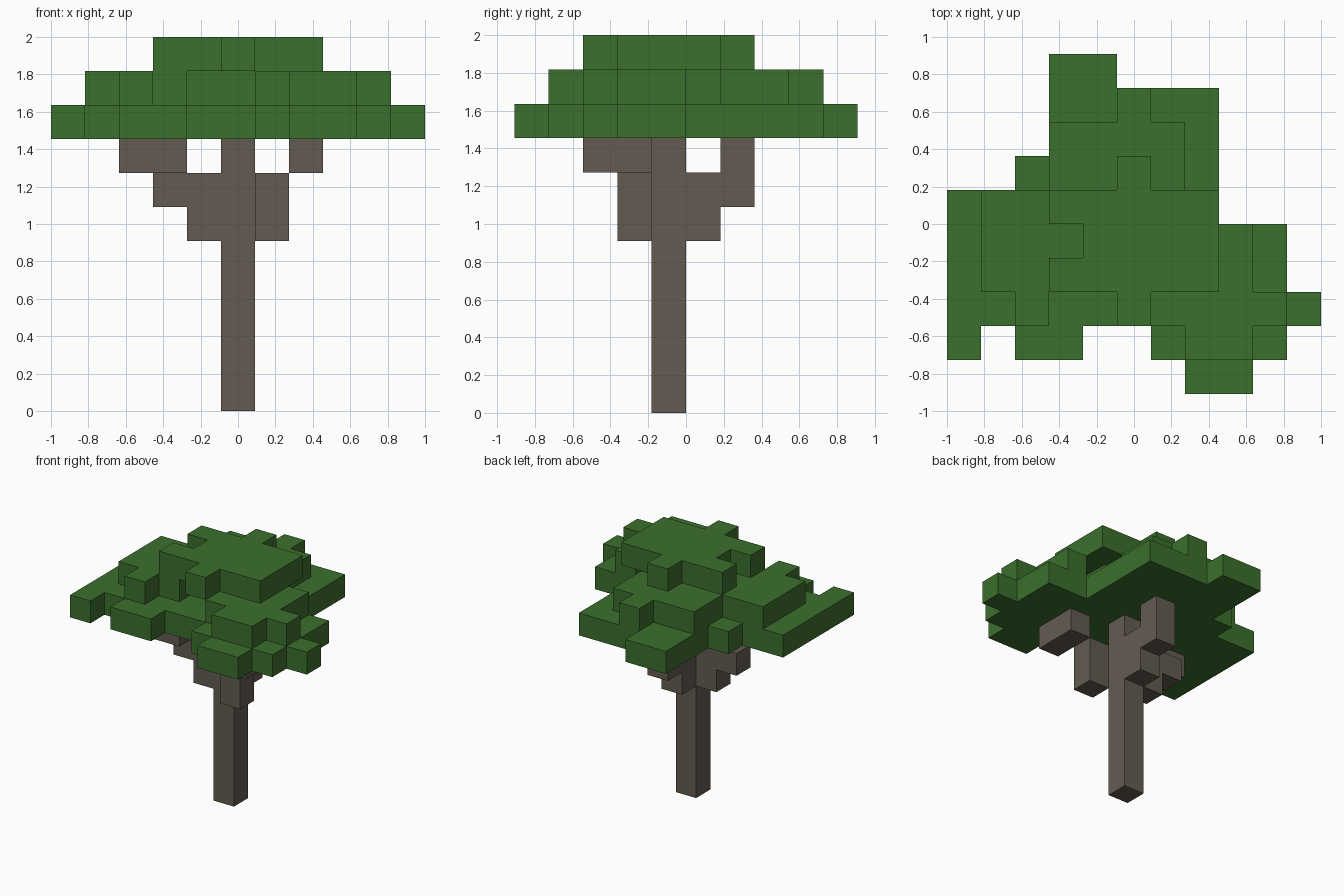
import bpy, bmesh
from mathutils import Vector

default = bpy.data.objects.get("Cube")
if default:
    bpy.data.objects.remove(default, do_unlink=True)

UNIT = 2 / 11                      # edge length of one block
ORIGIN = Vector((-1, -5 * UNIT, 0))


def material(name, colour):
    mat = bpy.data.materials.new(name)
    mat.use_nodes = True
    mat.diffuse_color = (*colour, 1)
    mat.node_tree.nodes["Principled BSDF"].inputs["Base Color"].default_value = (*colour, 1)
    return mat


def span(xs, ys, zs):
    """Block cells from the first to the last index on each axis."""
    return {(x, y, z) for x in range(xs[0], xs[1] + 1)
            for y in range(ys[0], ys[1] + 1) for z in range(zs[0], zs[1] + 1)}


def layer(rows, front_row, z):
    """Block cells from a plan drawn with the back row first."""
    return {(x, front_row + y, z) for y, row in enumerate(reversed(rows.split()))
            for x, mark in enumerate(row) if mark == "#"}


def blocks(name, cells, mat):
    """Outer skin of a set of block cells."""
    bm = bmesh.new()
    verts = {}

    def vert(p):
        key = tuple(p)
        if key not in verts:
            verts[key] = bm.verts.new(ORIGIN + Vector(key) * UNIT)
        return verts[key]

    for cell in sorted(cells):
        for axis in range(3):
            for side in (0, 1):
                neighbour = list(cell)
                neighbour[axis] += 2 * side - 1
                if tuple(neighbour) in cells:
                    continue
                u, v = (axis + 1) % 3, (axis + 2) % 3
                ring = []
                for du, dv in ((0, 0), (1, 0), (1, 1), (0, 1)):
                    p = list(cell)
                    p[axis] += side
                    p[u] += du
                    p[v] += dv
                    ring.append(vert(p))
                bm.faces.new(ring if side else ring[::-1])
    mesh = bpy.data.meshes.new(name)
    bm.to_mesh(mesh)
    bm.free()
    mesh.materials.append(mat)
    obj = bpy.data.objects.new(name, mesh)
    bpy.context.collection.objects.link(obj)


bark = material("bark_brown", (0.125, 0.105, 0.083))
leaf = material("leaf_green", (0.045, 0.16, 0.026))

# Trunk and its three stepped branches
blocks("trunk", span((5, 5), (4, 4), (0, 7)), bark)
blocks("right_branch", span((4, 4), (4, 4), (5, 6)) | span((3, 3), (4, 4), (6, 6))
       | span((2, 3), (3, 3), (7, 7)), bark)
blocks("left_branch", span((6, 6), (3, 3), (5, 6)) | span((7, 7), (2, 3), (7, 7)), bark)
blocks("back_branch", span((5, 5), (5, 5), (5, 6)) | span((5, 5), (6, 6), (6, 7)), bark)

# Canopy plans, each drawn with the back row first
low = """
...##......
...#####...
...#####...
..######...
########...
##########.
##########.
###########
#.##..####.
.......##..
"""
middle = """
.....#.....
...####....
...####....
.#####.....
.######.#..
.###..#.#..
..#...####.
.......##..
"""
top = """
.....#.....
...#####...
....####...
...#####...
.....#.....
"""
blocks("leaf_canopy", layer(low, 0, 8) | layer(middle, 1, 9) | layer(top, 2, 10), leaf)
